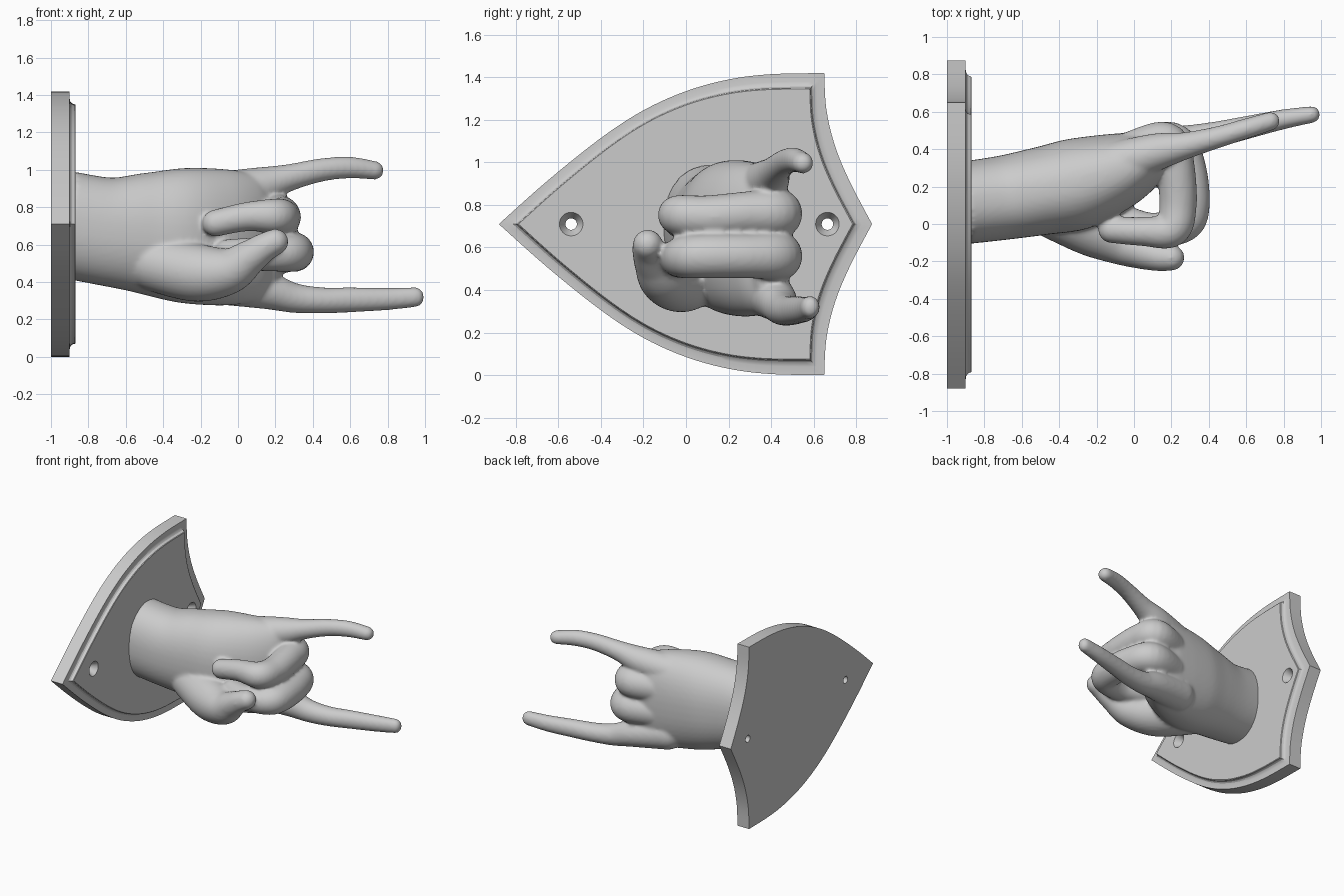
import bpy, bmesh, math
from mathutils import Vector

if "Cube" in bpy.data.objects:
    bpy.data.objects.remove(bpy.data.objects["Cube"])

grey = bpy.data.materials.new("plain grey")
grey.diffuse_color = (0.6, 0.6, 0.6, 1)
grey.use_nodes = True
grey.node_tree.nodes["Principled BSDF"].inputs["Base Color"].default_value = grey.diffuse_color


def add_object(name, bm):
    bmesh.ops.recalc_face_normals(bm, faces=bm.faces)
    mesh = bpy.data.meshes.new(name)
    bm.to_mesh(mesh)
    bm.free()
    mesh.materials.append(grey)
    ob = bpy.data.objects.new(name, mesh)
    bpy.context.collection.objects.link(ob)
    return ob


def loft(bm, rings):
    """Skin closed rings of points and cap both ends."""
    rows = [[bm.verts.new(p) for p in ring] for ring in rings]
    n = len(rows[0])
    for a, b in zip(rows, rows[1:]):
        for i in range(n):
            bm.faces.new((a[i], a[(i + 1) % n], b[(i + 1) % n], b[i]))
    bm.faces.new(rows[0])
    bm.faces.new(rows[-1])


def spline(keys, steps=8):
    """Catmull-Rom interpolation of rows of numbers."""
    k = [keys[0]] + list(keys) + [keys[-1]]
    out = []
    for a, b, c, d in zip(k, k[1:], k[2:], k[3:]):
        for s in range(steps):
            t = s / steps
            out.append([0.5 * (2 * q + (r - p) * t + (2 * p - 5 * q + 4 * r - w) * t * t
                               + (3 * q - p - 3 * r + w) * t ** 3)
                        for p, q, r, w in zip(a, b, c, d)])
    return out + [list(keys[-1])]


def limb(bm, keys, round_start=True, power=2.0, sides=28):
    """Sweep along x, y, z with side and upright radii, rounded at the ends."""
    pts = spline([k if len(k) == 5 else (*k, k[3]) for k in keys])
    pos = [Vector(p[:3]) for p in pts]
    last = len(pts) - 1
    stations = []
    for i, p in enumerate(pts):
        t = (pos[min(i + 1, last)] - pos[max(i - 1, 0)]).normalized()
        stations.append((pos[i], t, p[3], p[4]))

    def cap(station, sign):
        c, t, ru, rv = station
        r = min(ru, rv)
        angles = [math.radians(a) for a in (18, 36, 54, 70, 84)]
        return [(c + t * sign * r * math.sin(a), t, ru * math.cos(a), rv * math.cos(a))
                for a in angles]

    head = cap(stations[0], -1)[::-1] if round_start else []
    stations = head + stations + cap(stations[-1], 1)
    rings = []
    for c, t, ru, rv in stations:
        u = Vector((0, 0, 1)).cross(t).normalized()
        v = t.cross(u)
        ring = []
        for j in range(sides):
            a = 2 * math.pi * j / sides
            ca, sa = math.cos(a), math.sin(a)
            e = 2 / power
            ring.append(c + u * ru * math.copysign(abs(ca) ** e, ca)
                        + v * rv * math.copysign(abs(sa) ** e, sa))
        rings.append(ring)
    loft(bm, rings)


# Shield plaque: mirrored outline lofted through a step and a small cove
MID = 0.71
edge = spline([(-0.88, 0), (-0.65, 0.205), (-0.4, 0.405), (-0.2, 0.535), (0, 0.625),
               (0.2, 0.68), (0.4, 0.705), (0.65, 0.71)], 5)
edge += spline([(0.65, 0.71), (0.66, 0.54), (0.70, 0.37), (0.77, 0.2), (0.875, 0)], 5)[1:]
outline = edge + [(y, -z) for y, z in edge[-2:0:-1]]
profile = [(-1, 1), (-0.9, 1), (-0.9, 0.945), (-0.897, 0.925), (-0.89, 0.911),
           (-0.88, 0.904), (-0.872, 0.902), (-0.868, 0.895)]
bm = bmesh.new()
loft(bm, [[(x, y * s, MID + z * s) for y, z in outline] for x, s in profile])
plaque = add_object("shield_plaque", bm)

# Countersunk screw holes
bm = bmesh.new()
for y in (-0.54, 0.665):
    loft(bm, [[(x, y + r * math.cos(a), MID + r * math.sin(a))
               for a in (2 * math.pi * i / 32 for i in range(32))]
              for x, r in ((-1.05, 0.027), (-0.92, 0.027), (-0.867, 0.056), (-0.8, 0.056))])
cutter = add_object("screw_hole_cutter", bm)
cutter.hide_render = True
mod = plaque.modifiers.new("holes", 'BOOLEAN')
mod.object = cutter
mod.operation = 'DIFFERENCE'
mod.solver = 'EXACT'
bpy.context.view_layer.objects.active = plaque
plaque.select_set(True)
bpy.ops.object.modifier_apply(modifier="holes")
bpy.data.objects.remove(cutter)
bpy.ops.object.shade_smooth_by_angle(angle=math.radians(25))
plaque.select_set(False)

# Hand: overlapping limbs fused into one skin
bm = bmesh.new()
# wrist and palm
limb(bm, [(-0.93, 0.11, 0.71, 0.22, 0.285), (-0.7, 0.14, 0.67, 0.225, 0.29),
          (-0.5, 0.175, 0.66, 0.235, 0.325), (-0.3, 0.215, 0.65, 0.245, 0.36),
          (-0.1, 0.28, 0.64, 0.21, 0.365), (0.05, 0.345, 0.635, 0.16, 0.35),
          (0.13, 0.39, 0.635, 0.11, 0.33)], round_start=False, power=2.25, sides=48)
# index finger
limb(bm, [(-0.1, 0.36, 0.40, 0.12), (0.15, 0.42, 0.355, 0.10), (0.3, 0.45, 0.315, 0.08),
          (0.45, 0.48, 0.302, 0.07), (0.6, 0.515, 0.305, 0.062, 0.067),
          (0.8, 0.56, 0.31, 0.053, 0.06), (0.95, 0.585, 0.32, 0.045, 0.053)])
# little finger
limb(bm, [(-0.1, 0.32, 0.87, 0.12), (0.12, 0.385, 0.915, 0.10), (0.28, 0.42, 0.96, 0.072),
          (0.45, 0.465, 1.0, 0.058, 0.062), (0.6, 0.51, 1.012, 0.054, 0.058),
          (0.73, 0.55, 0.997, 0.05)])
# curled middle finger
limb(bm, [(0.0, 0.38, 0.56, 0.12), (0.2, 0.43, 0.56, 0.115), (0.28, 0.3, 0.56, 0.105),
          (0.3, 0.1, 0.56, 0.105), (0.26, 0.0, 0.555, 0.1), (0.1, -0.03, 0.55, 0.09),
          (-0.05, 0.02, 0.55, 0.08)])
# curled ring finger
limb(bm, [(0.0, 0.38, 0.75, 0.12), (0.17, 0.43, 0.76, 0.115), (0.22, 0.3, 0.76, 0.105),
          (0.235, 0.1, 0.745, 0.1), (0.2, -0.03, 0.752, 0.095), (0.05, -0.04, 0.75, 0.078),
          (-0.12, -0.03, 0.715, 0.072)])
# thumb
limb(bm, [(-0.45, 0.08, 0.5, 0.15), (-0.22, -0.02, 0.45, 0.155), (-0.05, -0.1, 0.46, 0.125),
          (0.06, -0.15, 0.53, 0.095), (0.14, -0.175, 0.585, 0.078),
          (0.2, -0.18, 0.615, 0.07)])
hand = add_object("hand", bm)
bpy.context.view_layer.objects.active = hand
hand.select_set(True)
mod = hand.modifiers.new("fuse", 'REMESH')
mod.mode = 'VOXEL'
mod.voxel_size = 0.012
mod.use_smooth_shade = True
mod = hand.modifiers.new("soften", 'SMOOTH')
mod.factor = 0.5
mod.iterations = 8
for name in ("fuse", "soften"):
    bpy.ops.object.modifier_apply(modifier=name)
bpy.ops.object.shade_smooth()
